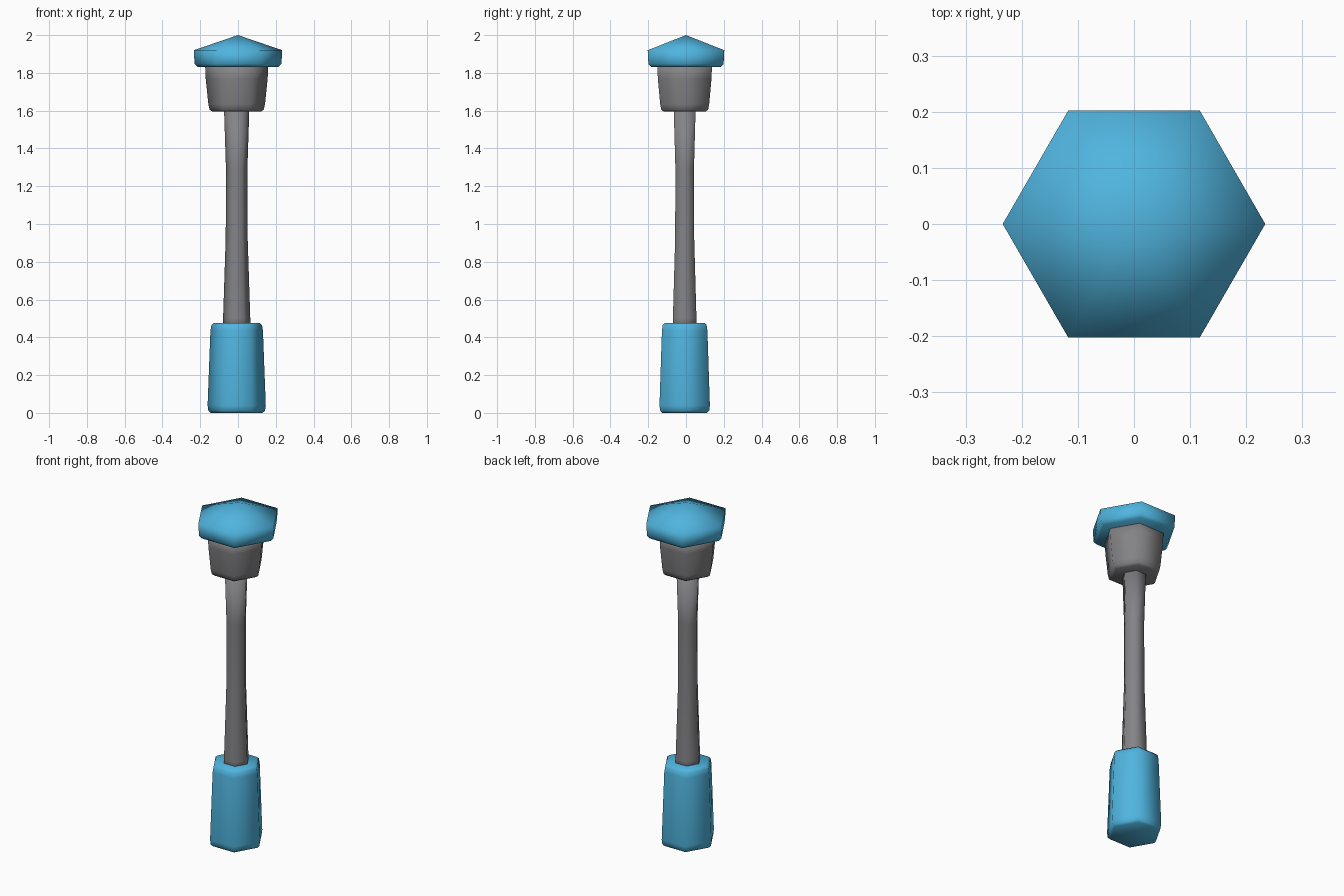
import bpy, bmesh, math

if "Cube" in bpy.data.objects:
    bpy.data.objects.remove(bpy.data.objects["Cube"])


def material(name, rgb):
    m = bpy.data.materials.new(name)
    m.diffuse_color = (*rgb, 1)
    m.use_nodes = True
    m.node_tree.nodes["Principled BSDF"].inputs["Base Color"].default_value = m.diffuse_color
    return m


blue = material("sky blue", (0.08, 0.46, 0.74))
grey = material("metal grey", (0.23, 0.23, 0.24))


def hex_part(name, profile, mat, centre):
    """Six-sided turned part from (radius, height) pairs; radius 0 makes a point."""
    bm = bmesh.new()
    rings = []
    for r, z in profile:
        if r == 0:
            rings.append([bm.verts.new((centre, centre, z))])
        else:
            rings.append([bm.verts.new((centre + r * math.cos(i * math.pi / 3),
                                        centre + r * math.sin(i * math.pi / 3), z))
                          for i in range(6)])
    for a, b in zip(rings, rings[1:]):
        for i in range(6):
            j = (i + 1) % 6
            if len(b) == 1:
                bm.faces.new((a[i], a[j], b[0]))
            else:
                bm.faces.new((a[i], a[j], b[j], b[i]))
    bm.faces.new(rings[0][::-1])
    if len(rings[-1]) > 1:
        bm.faces.new(rings[-1])
    bmesh.ops.recalc_face_normals(bm, faces=bm.faces[:])
    for f in bm.faces:
        f.smooth = True
    me = bpy.data.meshes.new(name)
    bm.to_mesh(me)
    bm.free()
    me.materials.append(mat)
    ob = bpy.data.objects.new(name, me)
    bpy.context.collection.objects.link(ob)
    return ob


OFF = -0.007  # the lower parts sit slightly off the cap's axis

# Heavy foot with softened ends
hex_part("base", [(0.137, 0.0), (0.150, 0.012), (0.154, 0.04),
                  (0.139, 0.435), (0.134, 0.465), (0.120, 0.477)], blue, OFF)
# Waisted shaft
hex_part("shaft", [(0.074, 0.44), (0.072, 0.50), (0.058, 0.93),
                   (0.057, 1.30), (0.067, 1.61)], grey, OFF)
# Tapered head
hex_part("head", [(0.128, 1.595), (0.143, 1.605), (0.150, 1.635),
                  (0.164, 1.77), (0.167, 1.84)], grey, OFF)
# Pointed cap
hex_part("cap", [(0.213, 1.83), (0.230, 1.848), (0.234, 1.92), (0, 2.0)], blue, 0)
